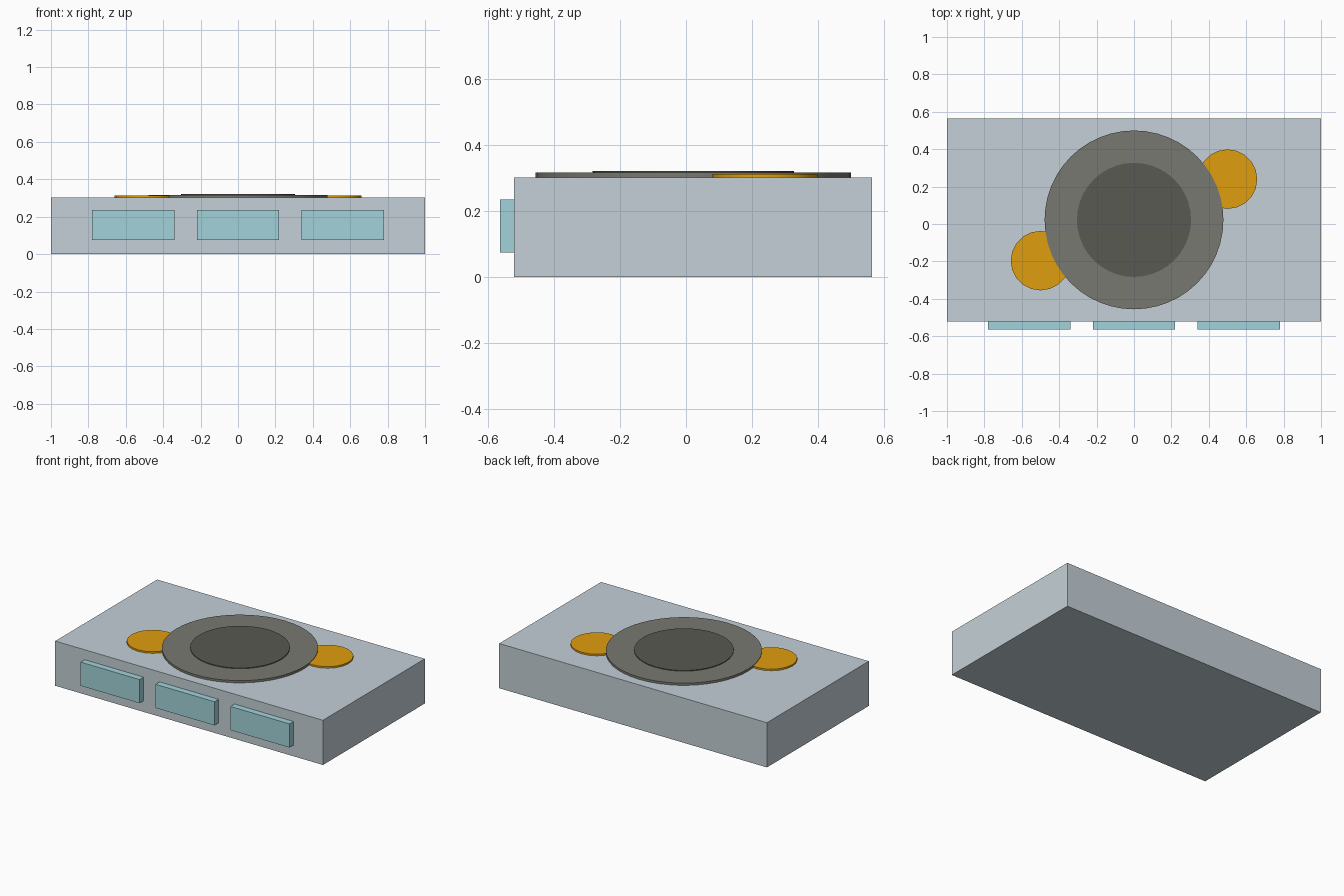
import bpy

if "Cube" in bpy.data.objects:
    bpy.data.objects.remove(bpy.data.objects["Cube"])

BODY_TOP = 0.302
CENTRE_Y = 0.022


def material(name, rgb):
    mat = bpy.data.materials.new(name)
    mat.diffuse_color = (*rgb, 1)
    mat.use_nodes = True
    mat.node_tree.nodes["Principled BSDF"].inputs["Base Color"].default_value = mat.diffuse_color
    return mat


def box(name, lo, hi, mat):
    centre = [(a + b) / 2 for a, b in zip(lo, hi)]
    bpy.ops.mesh.primitive_cube_add(size=1, location=centre)
    obj = bpy.context.object
    obj.name = name
    obj.scale = [b - a for a, b in zip(lo, hi)]
    bpy.ops.object.transform_apply(location=False, rotation=False, scale=True)
    obj.data.materials.append(mat)


def disc(name, x, y, radius, bottom, top, sides, mat):
    bpy.ops.mesh.primitive_cylinder_add(
        vertices=sides, radius=radius, depth=top - bottom,
        location=(x, y, (bottom + top) / 2))
    obj = bpy.context.object
    obj.name = name
    bpy.ops.object.shade_smooth_by_angle()
    obj.data.materials.append(mat)


pale = material("pale_blue_grey", (0.55, 0.63, 0.68))
glass = material("glass_blue", (0.36, 0.65, 0.70))
stone = material("warm_grey", (0.19, 0.19, 0.165))
dark = material("dark_grey", (0.10, 0.10, 0.085))
gold = material("amber", (0.74, 0.34, 0.004))

# Main slab
box("body", (-1, -0.522, 0), (1, 0.565, BODY_TOP), pale)

# Row of three front panels
for i, x in enumerate((-0.56, 0, 0.56)):
    box(f"front_panel_{i + 1}", (x - 0.22, -0.565, 0.075),
        (x + 0.22, -0.52, 0.235), glass)

# Stacked round plates on the roof
disc("large_roof_disc", 0, CENTRE_Y, 0.478, BODY_TOP, 0.317, 48, stone)
disc("inner_roof_disc", 0, CENTRE_Y, 0.305, 0.31, 0.322, 40, dark)

# Amber spots at opposite corners
for label, side in (("left", -1), ("right", 1)):
    disc(f"{label}_amber_spot", 0.5 * side, CENTRE_Y + 0.218 * side,
         0.159, BODY_TOP, 0.313, 20, gold)
